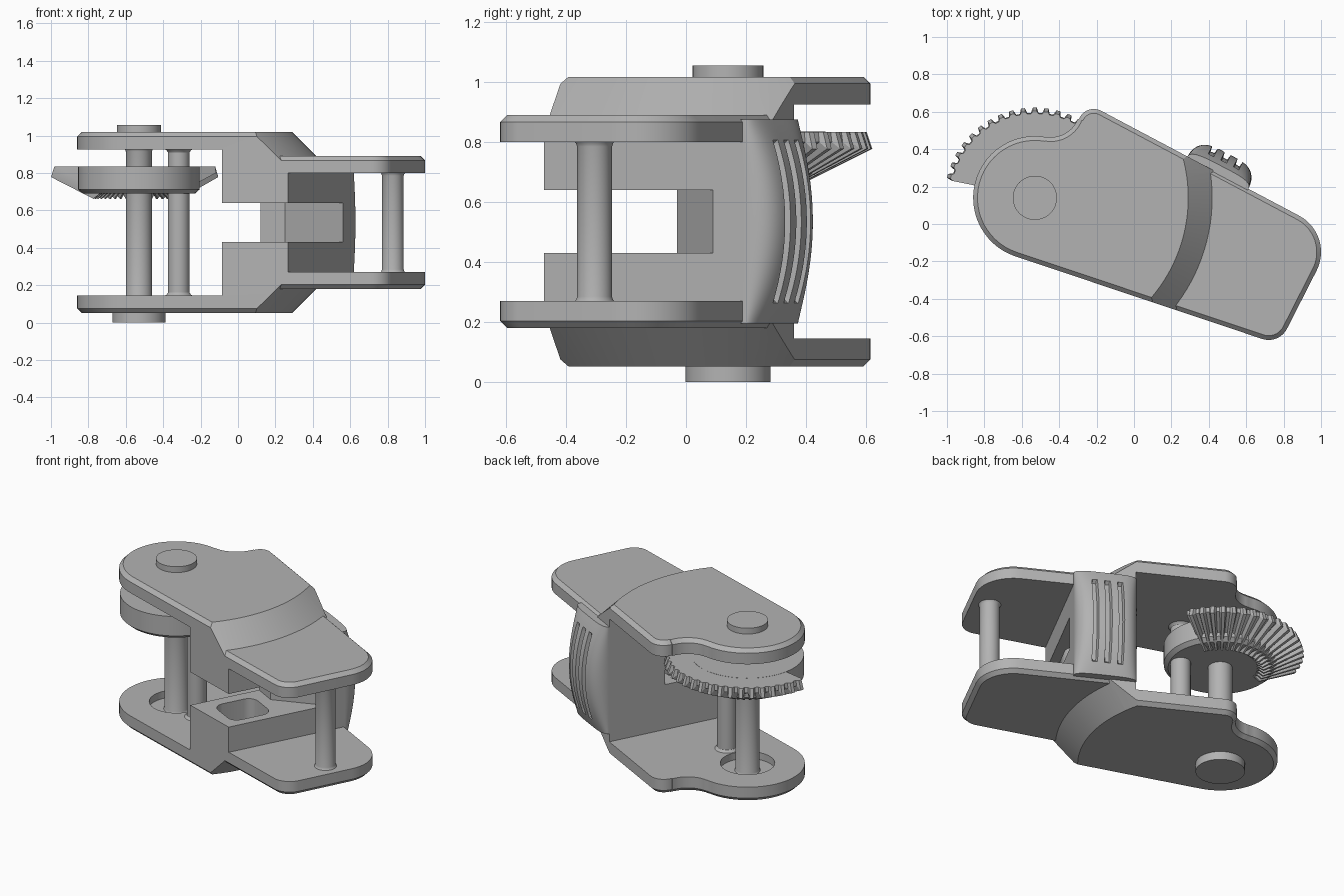
import bpy, bmesh, math
from math import cos, sin, radians, pi

cube = bpy.data.objects.get("Cube")
if cube:
    bpy.data.objects.remove(cube)

grey = bpy.data.materials.new("plain_grey")
grey.use_nodes = True
colour = (0.45, 0.45, 0.45, 1)
grey.diffuse_color = colour
grey.node_tree.nodes["Principled BSDF"].inputs["Base Color"].default_value = colour

HINGE = (-0.53, 0.14)
MID = 0.535          # mirror height of the frame
WIDTH = 0.368        # thickness of the central body


def uv(u, v):
    """Plan position measured along and across the slanted central body."""
    return (-0.085 + 0.887 * u + 0.46 * v, -0.355 - 0.46 * u + 0.887 * v)


def loft(name, rings):
    """Join equal rings of points into a capped solid."""
    bm = bmesh.new()
    rows = [[bm.verts.new(p) for p in ring] for ring in rings]
    n = len(rows[0])
    for a, b in zip(rows, rows[1:]):
        for i in range(n):
            j = (i + 1) % n
            bm.faces.new((a[i], a[j], b[j], b[i]))
    bm.faces.new(rows[0])
    bm.faces.new(rows[-1])
    bmesh.ops.recalc_face_normals(bm, faces=bm.faces)
    mesh = bpy.data.meshes.new(name)
    bm.to_mesh(mesh)
    bm.free()
    ob = bpy.data.objects.new(name, mesh)
    bpy.context.collection.objects.link(ob)
    mesh.materials.append(grey)
    return ob


def prism(name, plan, low, high):
    return loft(name, [[(x, y, z) for x, y in plan] for z in (low, high)])


def arc(centre, r, start, end, n):
    step = (end - start) / n
    return [(centre[0] + r * cos(radians(start + step * i)),
             centre[1] + r * sin(radians(start + step * i))) for i in range(n + 1)]


def lathe(name, centre, profile, n=48):
    return loft(name, [[(x, y, z) for x, y in arc(centre, r, 0, 360, n)[:-1]]
                       for r, z in profile])


def select(ob):
    bpy.ops.object.select_all(action='DESELECT')
    ob.select_set(True)
    bpy.context.view_layer.objects.active = ob


def combine(ob, other, operation):
    mod = ob.modifiers.new("combine", 'BOOLEAN')
    mod.operation, mod.object, mod.solver = operation, other, 'EXACT'
    select(ob)
    bpy.ops.object.modifier_apply(modifier=mod.name)
    bpy.data.objects.remove(other)


def outline(inset):
    """Plan of the side plates, drawn as tangent arcs."""
    return (arc(HINGE, 0.33 - inset, 80, 251, 28)
            + arc((0.72, -0.51), 0.11 - inset, 251, 332.6, 10)
            + arc((0.78, -0.15), 0.22 - inset, -27.4, 62.6, 14)
            + arc((-0.215, 0.53), 0.085 - inset, 62.6, 158.6, 10)
            + arc((-0.445, 0.62), 0.156 + inset, -21.4, -99, 10))


def chamfered_block(name, half):
    c = 0.023
    return loft(name, [[(x, y, MID + h) for x, y in outline(d)]
                       for h, d in ((-half, c), (c - half, 0), (half - c, 0), (half, c))])


# Frame: narrow block joined to a wide block that ends in a cone around the hinge
frame = chamfered_block("frame", 0.355)
wide = chamfered_block("wide_end", 0.483)
cone = lathe("cone", HINGE, [(0.74, MID + 0.563), (1.303, MID), (0.74, MID - 0.563)], 128)
combine(wide, cone, 'INTERSECT')
combine(frame, wide, 'UNION')

# Openings on both sides of the central body
for u0, u1, half in ((-2, 0, 0.39), (WIDTH, 2, 0.265)):
    plan = [uv(u0, -2), uv(u1, -2), uv(u1, 2), uv(u0, 2)]
    combine(frame, prism("opening", plan, MID - half, MID + half), 'DIFFERENCE')

# Slot through the front of the body, with a pocket in each slot face
slot = [uv(-0.1, -0.3), uv(0.5, -0.3), (0.66, 0.129), (0.25, -0.03), (0.06, 0.072)]
combine(frame, prism("slot", slot, 0.43, 0.64), 'DIFFERENCE')
pocket = []
for k, (u, v) in enumerate(((0.25, 0.31), (0.13, 0.31), (0.13, 0.17), (0.25, 0.17))):
    pocket += arc((u, v), 0.06, 90 * k, 90 * k + 90, 6)
pocket = [uv(u, v) for u, v in pocket]
combine(frame, prism("pocket", pocket, 0.25, 0.82), 'DIFFERENCE')

# Recess around the hinge pin in the lower plate
combine(frame, lathe("recess", HINGE, [(0.157, 0.1), (0.157, 0.3)]), 'DIFFERENCE')


# Bulging thumb pad with three grooves on the back of the body
def pad_ring(t):
    z = MID + 0.34 * t
    bulge = 0.035 + 0.075 * (1 - t * t)
    fade = min(1, max(0, (0.8 - abs(t)) / 0.06))
    ring = []
    n = 96
    for i in range(n + 1):
        s = -cos(pi * i / n)
        depth = bulge * (1 - abs(s) ** 4) ** 0.5
        if any(abs(s - g) < 0.07 for g in (-0.42, 0, 0.42)):
            depth -= 0.03 * fade
        ring.append((*uv(WIDTH / 2 * (1 + s), 0.81 + depth), z))
    return ring + [(*uv(WIDTH, 0.7), z), (*uv(0, 0.7), z)]


pad = loft("thumb_pad", [pad_ring(-1 + i / 20) for i in range(41)])


# Pins and hinge caps
def pin(name, centre, r, low, high, flare):
    f = 0.02
    return lathe(name, centre, [(r + flare, low), (r + flare / 3, low + f / 2), (r, low + f),
                                (r, high - f), (r + flare / 3, high - f / 2),
                                (r + flare, high)])


parts = [
    frame, pad,
    pin("hinge_pin", HINGE, 0.07, 0.09, 0.935, 0.012),
    pin("stop_pin", (-0.317, 0.04), 0.058, 0.14, 0.93, 0.02),
    pin("end_pin", (0.828, -0.305), 0.058, 0.265, 0.805, 0.01),
    lathe("upper_cap", HINGE, [(0.118, 1.0), (0.118, 1.055)]),
    lathe("lower_cap", HINGE, [(0.142, 0), (0.142, 0.07)]),
    lathe("gear_disc", HINGE, [(0.3, 0.69), (0.325, 0.712), (0.325, 0.835)], 64),
]

# Bevel gear sector: alternating root and tip sections swept around the hinge
root = [(0.2, 0.834), (0.45, 0.834), (0.455, 0.8), (0.25, 0.7), (0.2, 0.7)]
tip = [(0.2, 0.834), (0.463, 0.834), (0.482, 0.778), (0.25, 0.662), (0.2, 0.7)]
teeth, start, end = 19, 25, 169
pitch = (end - start) / teeth
rings = []
for k in range(teeth):
    for offset, section in ((0, root), (0.25, root), (0.42, tip), (0.75, tip), (0.92, root)):
        a = radians(start + pitch * (k + offset))
        rings.append([(HINGE[0] + r * cos(a), HINGE[1] + r * sin(a), z) for r, z in section])
parts.append(loft("gear_teeth", rings))

for ob in parts:
    select(ob)
    bpy.ops.object.shade_smooth_by_angle(angle=radians(25))
